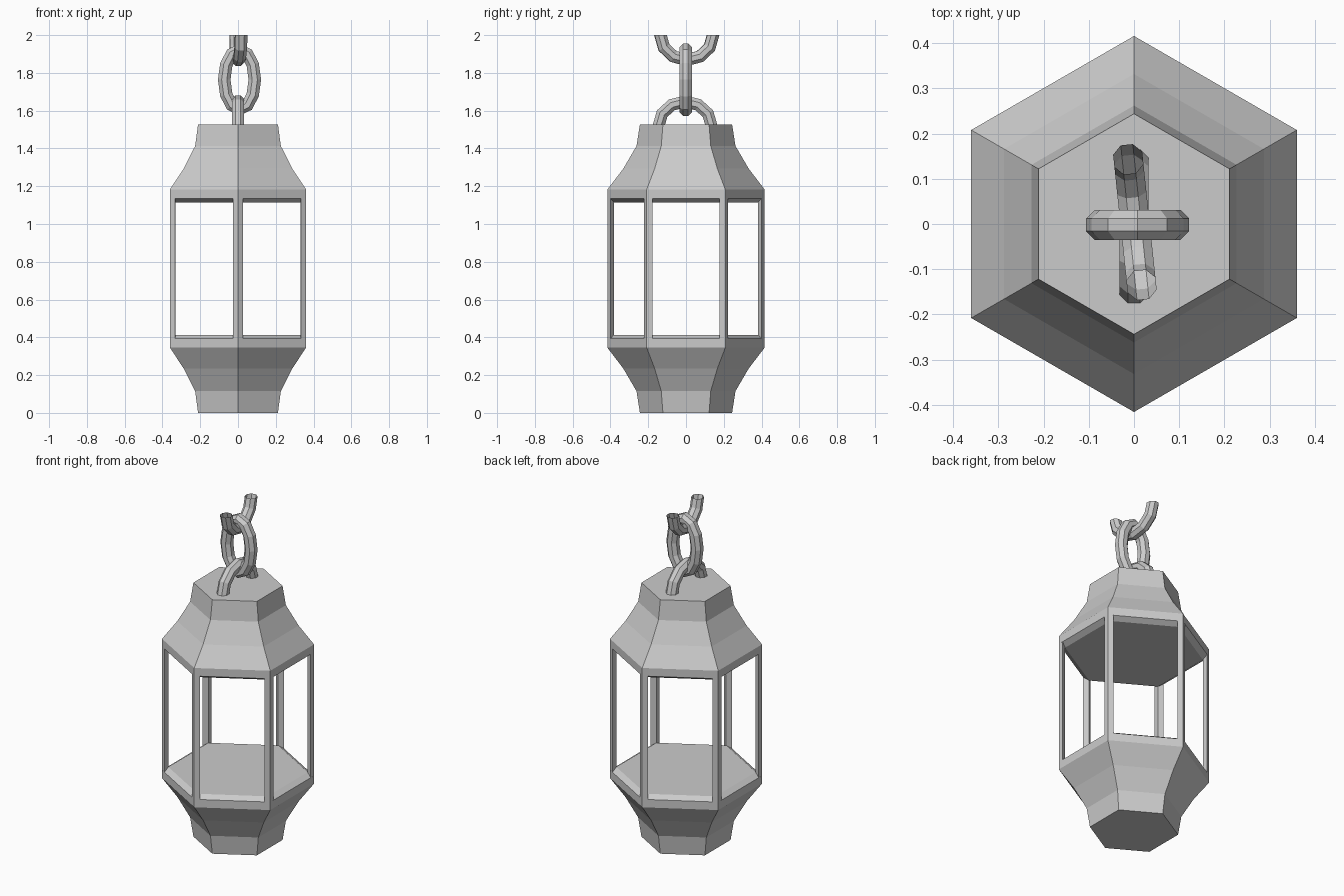
import bpy, bmesh
from math import sin, cos, pi, radians
from mathutils import Vector

if "Cube" in bpy.data.objects:
    bpy.data.objects.remove(bpy.data.objects["Cube"])

R = 0.416          # corner radius of the hexagonal body
MID = 0.764        # mirror height between base and roof


def finish(name, bm):
    bmesh.ops.recalc_face_normals(bm, faces=bm.faces)
    me = bpy.data.meshes.new(name)
    bm.to_mesh(me)
    bm.free()
    ob = bpy.data.objects.new(name, me)
    bpy.context.collection.objects.link(ob)
    return ob


def loft(name, rings, closed=False, caps=True):
    """Skin a list of equal-sized rings of points."""
    bm = bmesh.new()
    vs = [[bm.verts.new(p) for p in ring] for ring in rings]
    n = len(vs[0])
    pairs = list(zip(vs, vs[1:])) + ([(vs[-1], vs[0])] if closed else [])
    for a, b in pairs:
        for i in range(n):
            j = (i + 1) % n
            bm.faces.new((a[i], a[j], b[j], b[i]))
    if caps and not closed:
        bm.faces.new(vs[0][::-1])
        bm.faces.new(vs[-1])
    return finish(name, bm)


def hexagon(r, z):
    return [(r * cos(radians(30 + 60 * k)), r * sin(radians(30 + 60 * k)), z)
            for k in range(6)]


def link(name, centre, a, b, tube, turn, start, end, steps):
    """Elliptical chain link standing upright, turned about z."""
    side = Vector((cos(turn), sin(turn), 0))
    up = Vector((0, 0, 1))
    across = side.cross(up)
    closed = abs(end - start) > 359
    rings = []
    for s in range(steps if closed else steps + 1):
        t = radians(start + (end - start) * s / steps)
        p = Vector(centre) + side * a * cos(t) + up * b * sin(t)
        out = (side * b * cos(t) + up * a * sin(t)).normalized()
        rings.append([p + tube * (out * cos(q) + across * sin(q))
                      for q in [pi / 8 + k * pi / 4 for k in range(8)]])
    return loft(name, rings, closed, caps=False)


# Base and mirrored roof, with a chamfered rim around the windows
profile = [(0.244, 0), (0.262, 0.115), (0.332, 0.235), (R, 0.345),
           (R, 0.393), (0.381, 0.413)]
loft("base", [hexagon(r, z) for r, z in profile])
loft("roof", [hexagon(r, 2 * MID - z) for r, z in profile])

# Six kite-shaped corner posts
for k in range(6):
    d = Vector((cos(radians(30 + 60 * k)), sin(radians(30 + 60 * k)), 0))
    t = Vector((-d.y, d.x, 0))
    kite = [d * R, d * (R - 0.016) + t * 0.027, d * 0.381,
            d * (R - 0.016) - t * 0.027]
    loft(f"post_{k + 1}", [[p + Vector((0, 0, z)) for p in kite]
                           for z in (0.393, 2 * MID - 0.393)])

# Chain: half link on the roof, full link, open half link at the top
link("lower_half_link", (0, -0.005, 1.52), 0.14, 0.128, 0.035,
     radians(90), 0, 180, 6)
link("middle_link", (0.008, -0.002, 1.764), 0.081, 0.158, 0.036,
     0, 0, 360, 12)
link("upper_half_link", (0.002, 0.004, 2.0), 0.14, 0.131, 0.035,
     radians(96), 180, 360, 6)
